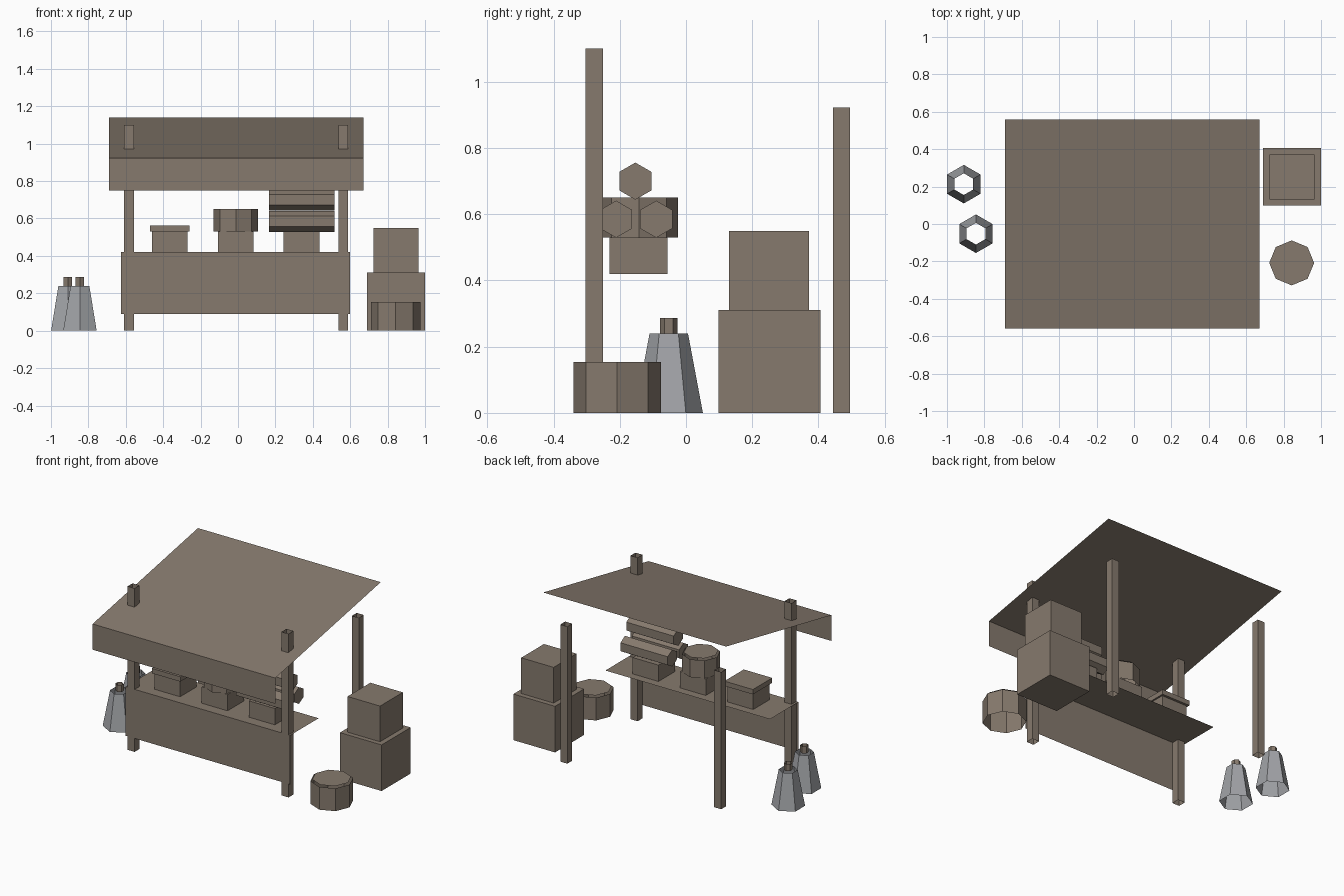
import bpy, bmesh, math
from mathutils import Matrix, Vector

if "Cube" in bpy.data.objects:
    bpy.data.objects.remove(bpy.data.objects["Cube"])


def material(name, rgb):
    m = bpy.data.materials.new(name)
    m.diffuse_color = (*rgb, 1)
    m.use_nodes = True
    m.node_tree.nodes["Principled BSDF"].inputs["Base Color"].default_value = m.diffuse_color
    return m


WOOD = material("weathered_wood", (0.24, 0.195, 0.155))
METAL = material("dull_metal", (0.36, 0.37, 0.39))


def finish(name, bm, mat=WOOD):
    me = bpy.data.meshes.new(name)
    bm.to_mesh(me)
    bm.free()
    me.materials.append(mat)
    ob = bpy.data.objects.new(name, me)
    bpy.context.collection.objects.link(ob)
    return ob


def box(name, x, y, z, open_ends=False):
    """Box from (min, max) ranges; open_ends leaves off top and bottom."""
    bm = bmesh.new()
    bmesh.ops.create_cube(bm, size=1)
    for v in bm.verts:
        v.co = Vector([(a + b) / 2 + c * (b - a) for c, (a, b) in zip(v.co, (x, y, z))])
    if open_ends:
        bm.normal_update()
        caps = [f for f in bm.faces if abs(f.normal.z) > 0.9]
        bmesh.ops.delete(bm, geom=caps, context='FACES_ONLY')
    return finish(name, bm)


def prism(name, sides, r1, r2, length, center, caps=False, rot=Matrix(), mat=WOOD):
    bm = bmesh.new()
    bmesh.ops.create_cone(bm, cap_ends=caps, segments=sides, radius1=r1, radius2=r2,
                          depth=length, matrix=Matrix.Translation(center) @ rot)
    return finish(name, bm, mat)


def sheet(name, profile, x0, x1):
    """Thin cloth or board: a (y, z) line swept along x."""
    bm = bmesh.new()
    rows = [[bm.verts.new((x, y, z)) for y, z in profile] for x in (x0, x1)]
    for i in range(len(profile) - 1):
        bm.faces.new((rows[0][i], rows[1][i], rows[1][i + 1], rows[0][i + 1]))
    return finish(name, bm)


# Sloped canopy with hanging front flap
sheet("canopy", [(-0.56, 0.75), (-0.56, 0.923), (0.56, 1.14)], -0.69, 0.67)

# Counter: front panel and top board
sheet("counter", [(-0.302, 0.09), (-0.302, 0.42), (0.0, 0.42)], -0.625, 0.60)

# Hollow square posts
for side, x in (("left", -0.583), ("right", 0.562)):
    for end, y, top in (("front", -0.277, 1.10), ("back", 0.47, 0.922)):
        box(f"{end}_{side}_post", (x - 0.026, x + 0.026), (y - 0.026, y + 0.026),
            (0, top), True)

# Display boxes on the counter
for i, x in enumerate((-0.365, -0.012, 0.34)):
    box(f"display_box_{i + 1}", (x - 0.096, x + 0.096), (-0.231, -0.056), (0.42, 0.53))
box("box_lid", (-0.47, -0.258), (-0.245, -0.04), (0.53, 0.563))


# Open eight-sided tubs, each with a separate lid disc
def tub(name, x, y, z, r, h):
    turn = Matrix()
    prism(name, 8, r, r, h, (x, y, z + h / 2), rot=turn)
    bm = bmesh.new()
    bmesh.ops.create_circle(bm, cap_ends=True, segments=8, radius=r * 0.91,
                            matrix=Matrix.Translation((x, y, z + h + 0.01)) @ turn)
    finish(name + "_lid", bm)


tub("counter_tub", -0.012, -0.142, 0.53, 0.118, 0.12)
tub("ground_tub", 0.843, -0.208, 0.0, 0.132, 0.153)

# Stack of three hexagonal rolls lying along x
along_x = Matrix.Rotation(math.radians(90), 4, 'Y')
for i, (y, z) in enumerate(((-0.211, 0.585), (-0.09, 0.585), (-0.153, 0.70))):
    prism(f"cloth_roll_{i + 1}", 6, 0.056, 0.056, 0.352, (0.341, y, z), True,
          along_x @ Matrix.Rotation(math.radians(30), 4, 'Z'))

# Stacked crates
box("lower_crate", (0.69, 1.0), (0.098, 0.406), (0, 0.31))
box("upper_crate", (0.724, 0.966), (0.13, 0.372), (0.31, 0.55))

# Tapered six-sided milk cans with open necks
for i, (x, y) in enumerate(((-0.91, 0.213), (-0.845, -0.052))):
    prism(f"can_{i + 1}", 6, 0.103, 0.058, 0.24, (x, y, 0.12), mat=METAL)
    prism(f"can_neck_{i + 1}", 6, 0.026, 0.026, 0.046, (x, y, 0.263), mat=WOOD)
